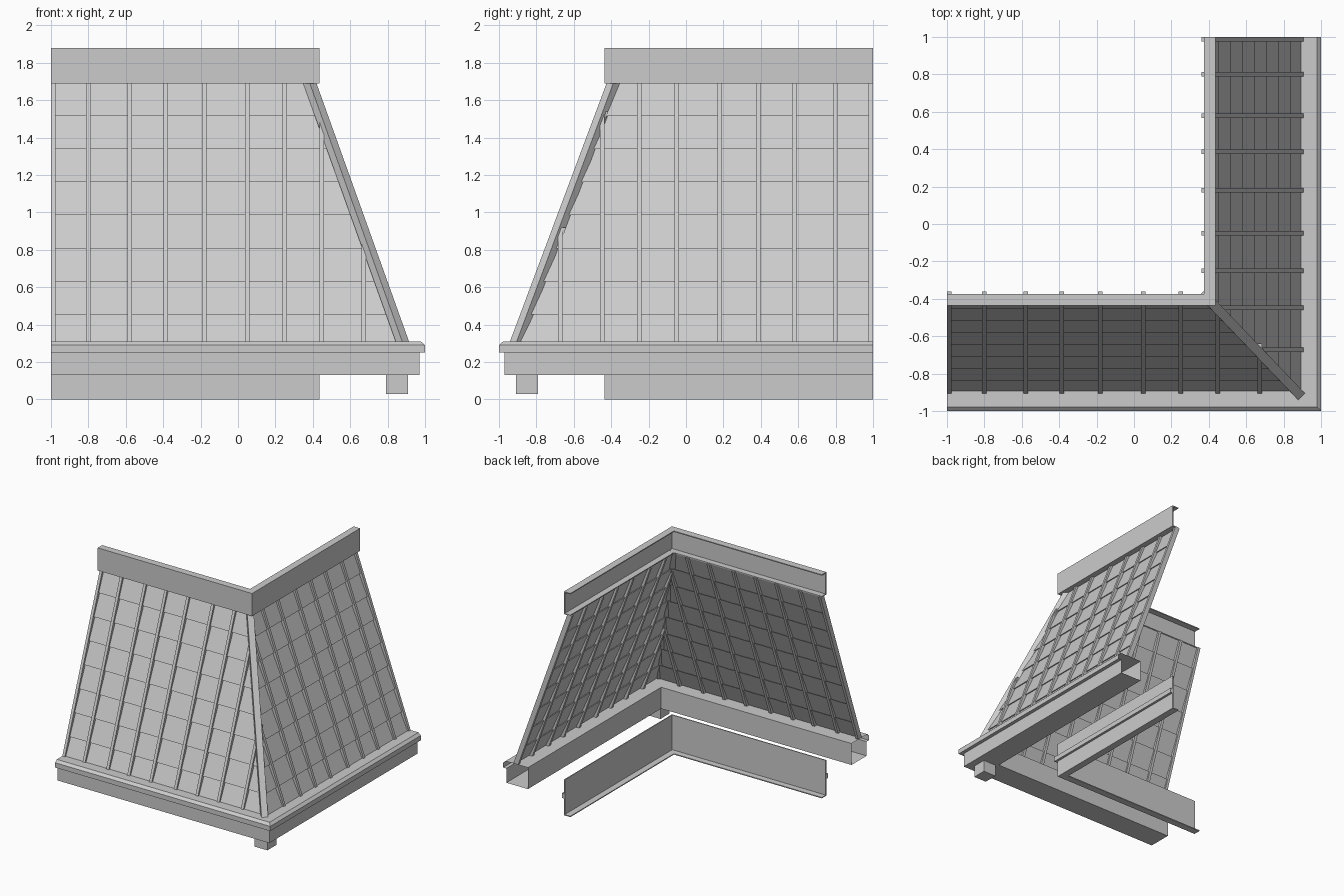
import bpy, bmesh

cube = bpy.data.objects.get("Cube")
if cube:
    bpy.data.objects.remove(cube, do_unlink=True)

grey = bpy.data.materials.new("light_grey")
grey.use_nodes = True
grey.diffuse_color = (0.6, 0.6, 0.6, 1)
grey.node_tree.nodes["Principled BSDF"].inputs["Base Color"].default_value = (0.6, 0.6, 0.6, 1)


def loft(name, rings, caps=True):
    """Join rings of equal length into a flat-sided solid or tube."""
    bm = bmesh.new()
    rows = [[bm.verts.new(p) for p in ring] for ring in rings]
    n = len(rows[0])
    for a, b in zip(rows, rows[1:]):
        for i in range(n):
            j = (i + 1) % n
            bm.faces.new((a[i], a[j], b[j], b[i]))
    if caps:
        bm.faces.new(rows[0][::-1])
        bm.faces.new(rows[-1])
    bmesh.ops.recalc_face_normals(bm, faces=bm.faces)
    mesh = bpy.data.meshes.new(name)
    bm.to_mesh(mesh)
    bm.free()
    mesh.materials.append(grey)
    obj = bpy.data.objects.new(name, mesh)
    bpy.context.collection.objects.link(obj)
    return obj


def corner_sweep(name, profile, caps=True):
    """Run an (outward, height) profile along both wings with a mitred corner."""
    return loft(name, [
        [(-1, -u, z) for u, z in profile],
        [(u, -u, z) for u, z in profile],
        [(u, 1, z) for u, z in profile],
    ], caps)


FOOT, HEAD = 0.31, 1.69
LEAN = 0.362


def slope(z):
    return 0.893 - LEAN * (z - FOOT)


# Ridge band: channel open towards the inside
t = 0.008
corner_sweep("ridge_band", [
    (0.375, 1.69), (0.435, 1.69), (0.435, 1.88), (0.375, 1.88),
    (0.375, 1.88 - t), (0.435 - t, 1.88 - t), (0.435 - t, 1.69 + t), (0.375, 1.69 + t)])

# Lower wall board with a foot lip and a small ledge outside
corner_sweep("lower_wall", [
    (0.375, 0), (0.435, 0), (0.435, 0.14), (0.455, 0.14), (0.455, 0.18),
    (0.435, 0.18), (0.435, 0.3), (0.435 - t, 0.3), (0.435 - t, t), (0.375, t)])

# Eave box with its chamfered cap, open at the ends
corner_sweep("eave_box", [
    (0.77, 0.13), (0.97, 0.13), (0.97, 0.25), (1, 0.25),
    (1, 0.29), (0.978, 0.31), (0.77, 0.31)], caps=False)

# Roof sheet: overlapping rows, each stepping out over the one below
joints = [0.458 + 0.177 * i for i in range(7)]
outer = [(slope(FOOT), FOOT)]
for z in joints:
    outer += [(slope(z) - 0.018, z + 0.004), (slope(z), z - 0.004)]
outer.append((slope(HEAD) - 0.01, HEAD + 0.004))
inner = [(u - 0.006, z + 0.002) for u, z in reversed(outer)]
corner_sweep("roof_sheet", outer + inner)

# Battens up the slope, mirrored across the hip
for n, x in enumerate((-0.988, -0.8, -0.58, -0.385, -0.18, 0.05, 0.25, 0.448, 0.672)):
    top = min(HEAD, FOOT + (0.893 - x) / LEAN)
    rings = []
    for z in (FOOT, top):
        lo, hi = slope(z) - 0.032, slope(z) + 0.012
        rings.append([(x - 0.012, -lo, z), (x + 0.012, -lo, z),
                      (x + 0.012, -hi, z), (x - 0.012, -hi, z)])
    loft(f"front_batten_{n}", rings)
    loft(f"side_batten_{n}", [[(-b, -a, c) for a, b, c in r] for r in rings])

# Hip rafter along the mitre
w, d = 0.018, 0.022
rings = []
for cx, cy, z in ((0.883, -0.91, FOOT), (0.385, -0.39, HEAD + 0.01)):
    rings.append([(cx + i * w + k * d, cy + i * w - k * d, z)
                  for i, k in ((-1, -1), (1, -1), (1, 0.6), (-1, 0.6))])
loft("hip_rafter", rings)

# Corner block below the eave box
loft("corner_block", [
    [(x, y, z) for x, y in ((0.79, -0.91), (0.91, -0.91), (0.91, -0.79), (0.79, -0.79))]
    for z in (0.03, 0.14)])
